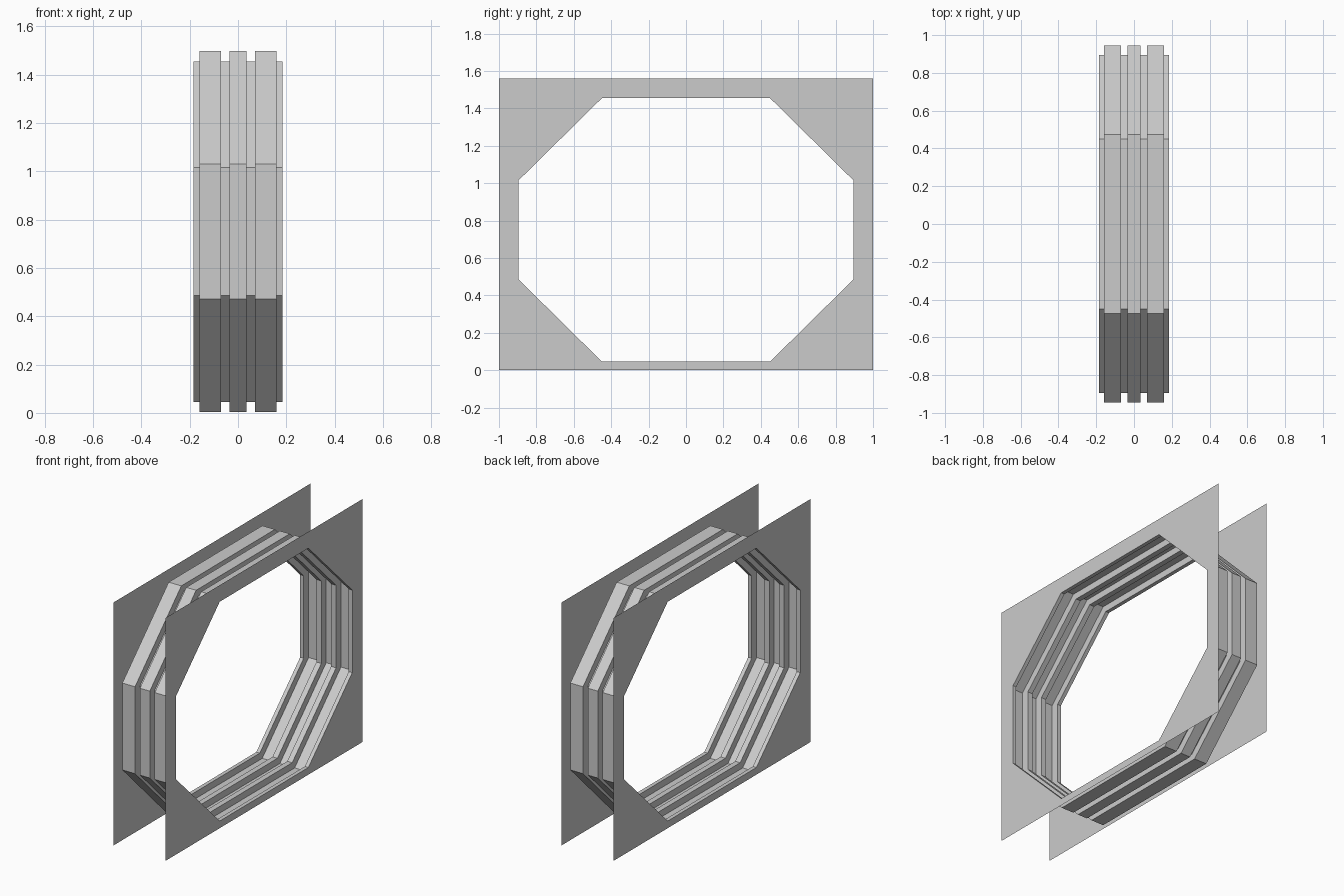
import bpy
import bmesh

cube = bpy.data.objects.get("Cube")
if cube:
    bpy.data.objects.remove(cube, do_unlink=True)

grey = bpy.data.materials.new("light grey")
grey.use_nodes = True
grey.diffuse_color = (0.6, 0.6, 0.6, 1)
grey.node_tree.nodes["Principled BSDF"].inputs["Base Color"].default_value = (0.6, 0.6, 0.6, 1)

HALF_WIDTH = 0.185
MID_Z = 0.75
INNER = (0.895, 0.45, 0.704, 0.265)   # half depth, flat, half height, flat
OUTER = (0.945, 0.475, 0.747, 0.279)


def octagon(bm, x, size):
    """Ring of eight corners, starting at the right end of the top edge."""
    y, flat_y, z, flat_z = size
    quarter = [(flat_y, z), (y, flat_z)]
    points = quarter + [(a, -b) for a, b in reversed(quarter)]
    points += [(-a, -b) for a, b in points]
    return [bm.verts.new((x, a, MID_Z + b)) for a, b in points]


def finish(bm, name):
    mesh = bpy.data.meshes.new(name)
    bm.to_mesh(mesh)
    bm.free()
    mesh.materials.append(grey)
    obj = bpy.data.objects.new(name, mesh)
    bpy.context.collection.objects.link(obj)
    return obj


# Folded bellows: octagonal rings stepping between two sizes
bm = bmesh.new()
steps = [-HALF_WIDTH, -0.16, -0.07, -0.035, 0.035, 0.07, 0.16, HALF_WIDTH]
rings = []
for i in range(len(steps) - 1):
    size = OUTER if i % 2 else INNER
    rings += [octagon(bm, steps[i], size), octagon(bm, steps[i + 1], size)]
for a, b in zip(rings, rings[1:]):
    for k in range(8):
        n = (k + 1) % 8
        bm.faces.new((a[k], a[n], b[n], b[k]))
bmesh.ops.recalc_face_normals(bm, faces=bm.faces)
bellows = finish(bm, "bellows")


# End plates: thin rectangular sheets with an octagonal opening
def end_plate(name, side):
    bm = bmesh.new()
    x = side * HALF_WIDTH
    hole = octagon(bm, x, INNER)
    corners = [bm.verts.new((x, y, z)) for y, z in ((1, 1.56), (1, 0), (-1, 0), (-1, 1.56))]
    for k in range(4):
        start, end = hole[2 * k], hole[2 * k + 1]
        following = hole[(2 * k + 2) % 8]
        bm.faces.new((start, corners[k], end))
        bm.faces.new((end, corners[k], corners[(k + 1) % 4], following))
    for face in bm.faces:
        face.normal_update()
        if face.normal.x * side < 0:
            face.normal_flip()
    finish(bm, name)


end_plate("left_end_plate", 1)
end_plate("right_end_plate", -1)
